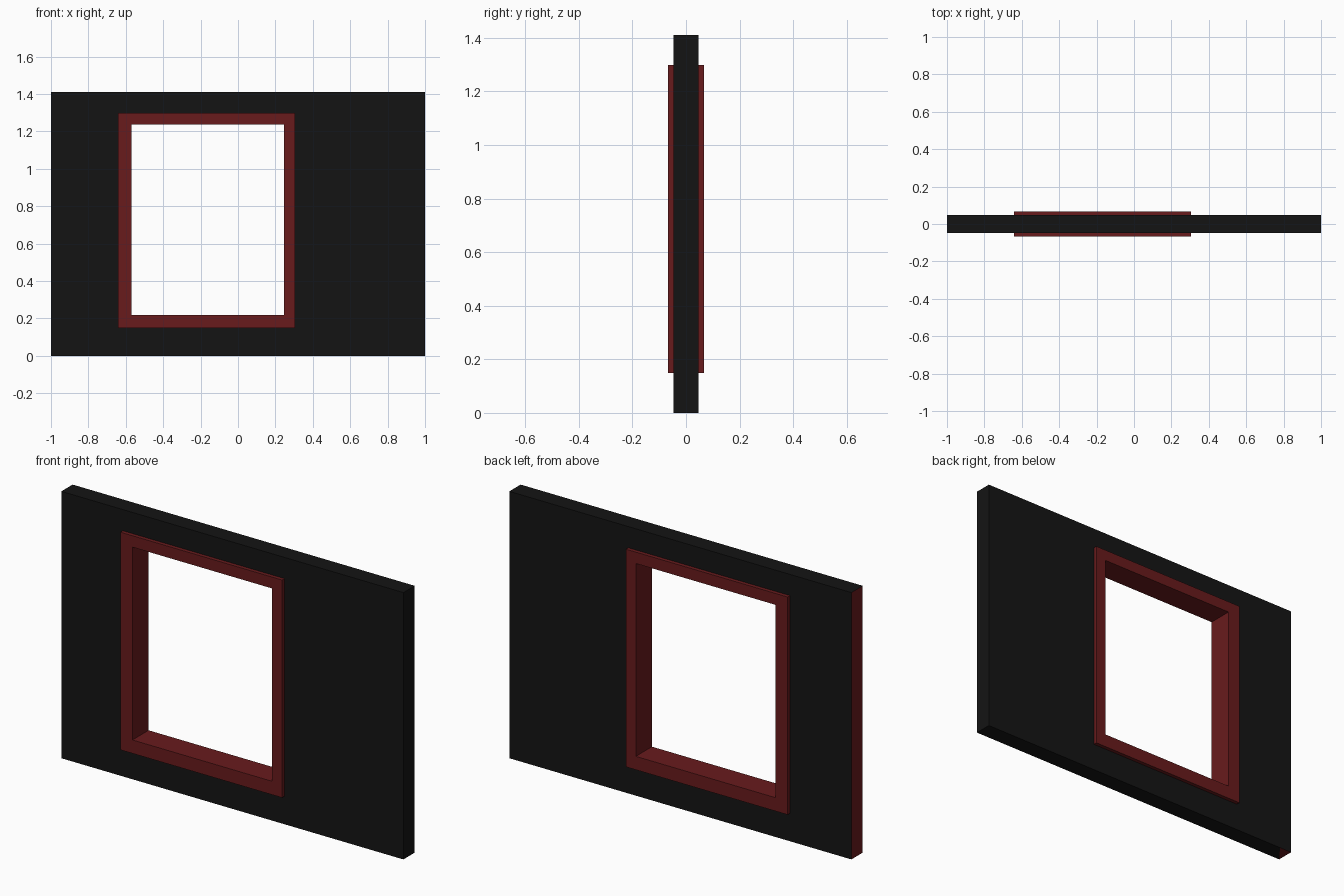
import bpy, bmesh

if "Cube" in bpy.data.objects:
    bpy.data.objects.remove(bpy.data.objects["Cube"])


def material(name, color):
    m = bpy.data.materials.new(name)
    m.diffuse_color = (*color, 1)
    m.use_nodes = True
    m.node_tree.nodes["Principled BSDF"].inputs["Base Color"].default_value = m.diffuse_color
    return m


black = material("black_paint", (0.007, 0.007, 0.007))
red = material("red_paint", (0.14, 0.011, 0.012))


def rect(x0, x1, z0, z1):
    return [(x0, z0), (x1, z0), (x1, z1), (x0, z1)]


def ring_mesh(outer, inner, depth):
    """Rectangular ring in the XZ plane, spanning y = -depth..depth."""
    bm = bmesh.new()
    of, ob, nf, nb = [[bm.verts.new((x, y, z)) for x, z in loop]
                      for loop, y in ((outer, -depth), (outer, depth),
                                      (inner, -depth), (inner, depth))]
    for i in range(4):
        j = (i + 1) % 4
        bm.faces.new((of[i], of[j], nf[j], nf[i]))   # front
        bm.faces.new((ob[j], ob[i], nb[i], nb[j]))   # back
        bm.faces.new((of[j], of[i], ob[i], ob[j]))   # outer edge
        bm.faces.new((nf[i], nf[j], nb[j], nb[i]))   # reveal
    bmesh.ops.recalc_face_normals(bm, faces=bm.faces)
    return bm, of, ob


def finish(bm, name, mats):
    me = bpy.data.meshes.new(name)
    bm.to_mesh(me)
    bm.free()
    for m in mats:
        me.materials.append(m)
    ob = bpy.data.objects.new(name, me)
    bpy.context.collection.objects.link(ob)


frame_outer = rect(-0.641, 0.305, 0.148, 1.298)
frame_inner = rect(-0.57, 0.246, 0.219, 1.238)

# Window frame, standing proud of the wall on both sides
bm, _, _ = ring_mesh(frame_outer, frame_inner, 0.067)
finish(bm, "window_frame", [red])

# Wall panel with the window opening
bm, front, back = ring_mesh(rect(-1, 1, 0, 1.41), frame_outer, 0.047)

# Small red corner triangle under the left end
bottom = bm.edges.get((back[0], back[1]))
_, corner = bmesh.utils.edge_split(bottom, back[0], 0.0365)
under = next(f for f in bm.faces if all(abs(v.co.z) < 1e-5 for v in f.verts))
bmesh.utils.face_split(under, corner, front[0])
bm.normal_update()

# Red left end and corner triangle
for f in bm.faces:
    c = f.calc_center_median()
    if c.x < -0.999 or (c.z < 1e-5 and c.x < -0.9):
        f.material_index = 1
finish(bm, "wall", [black, red])
